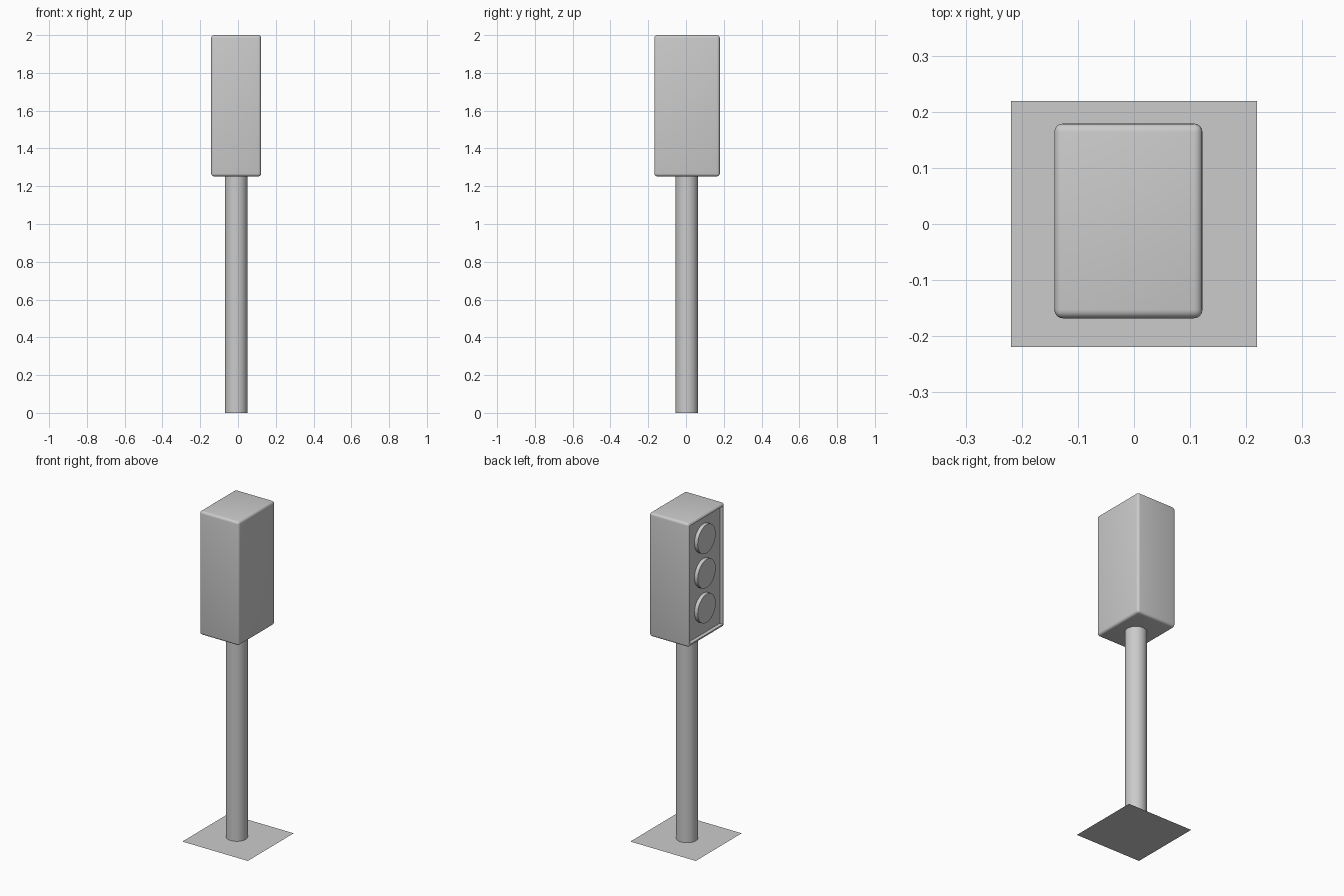
import bpy, bmesh, math
from mathutils import Matrix

if "Cube" in bpy.data.objects:
    bpy.data.objects.remove(bpy.data.objects["Cube"])


def add_object(name, bm, smooth=True):
    mesh = bpy.data.meshes.new(name)
    bm.to_mesh(mesh)
    bm.free()
    obj = bpy.data.objects.new(name, mesh)
    bpy.context.collection.objects.link(obj)
    if smooth:
        bpy.ops.object.select_all(action='DESELECT')
        obj.select_set(True)
        bpy.context.view_layer.objects.active = obj
        bpy.ops.object.shade_smooth_by_angle(angle=math.radians(35))
    return obj


def cylinder(name, center, radius, depth, axis='Z'):
    bm = bmesh.new()
    rot = Matrix.Rotation(math.pi / 2, 4, 'Y') if axis == 'X' else Matrix()
    bmesh.ops.create_cone(bm, cap_ends=True, segments=32, radius1=radius,
                          radius2=radius, depth=depth,
                          matrix=Matrix.Translation(center) @ rot)
    return add_object(name, bm)


# thin ground plate
bm = bmesh.new()
bmesh.ops.create_grid(bm, x_segments=1, y_segments=1, size=0.219)
add_object("base_plate", bm, smooth=False)

# pole
cylinder("pole", (-0.01, 0.004, 0.627), 0.06, 1.254)

# rounded signal housing with a recessed -x face
lo, hi = (-0.142, -0.168, 1.252), (0.122, 0.179, 2.0)
center = [(a + b) / 2 for a, b in zip(lo, hi)]
size = [b - a for a, b in zip(lo, hi)]
bm = bmesh.new()
bmesh.ops.create_cube(bm, size=1, matrix=Matrix.Translation(center) @ Matrix.Diagonal((*size, 1)))
bmesh.ops.bevel(bm, geom=bm.edges[:], offset=0.015, segments=4, profile=0.5, affect='EDGES')
bm.normal_update()
panel = min(bm.faces, key=lambda f: f.calc_center_median().x - f.calc_area())
panel = max((f for f in bm.faces if f.normal.x < -0.99), key=lambda f: f.calc_area())
bmesh.ops.inset_individual(bm, faces=[panel], thickness=0.002)
walls = bmesh.ops.inset_individual(bm, faces=[panel], thickness=0.0005)
for v in panel.verts:
    v.co.x += 0.022
add_object("housing", bm)

# three round lamps inside the recess
for i, name in enumerate(("lower_lamp", "middle_lamp", "upper_lamp")):
    cylinder(name, (-0.131, 0.005, 1.635 + (i - 1) * 0.21), 0.086, 0.022, 'X')
